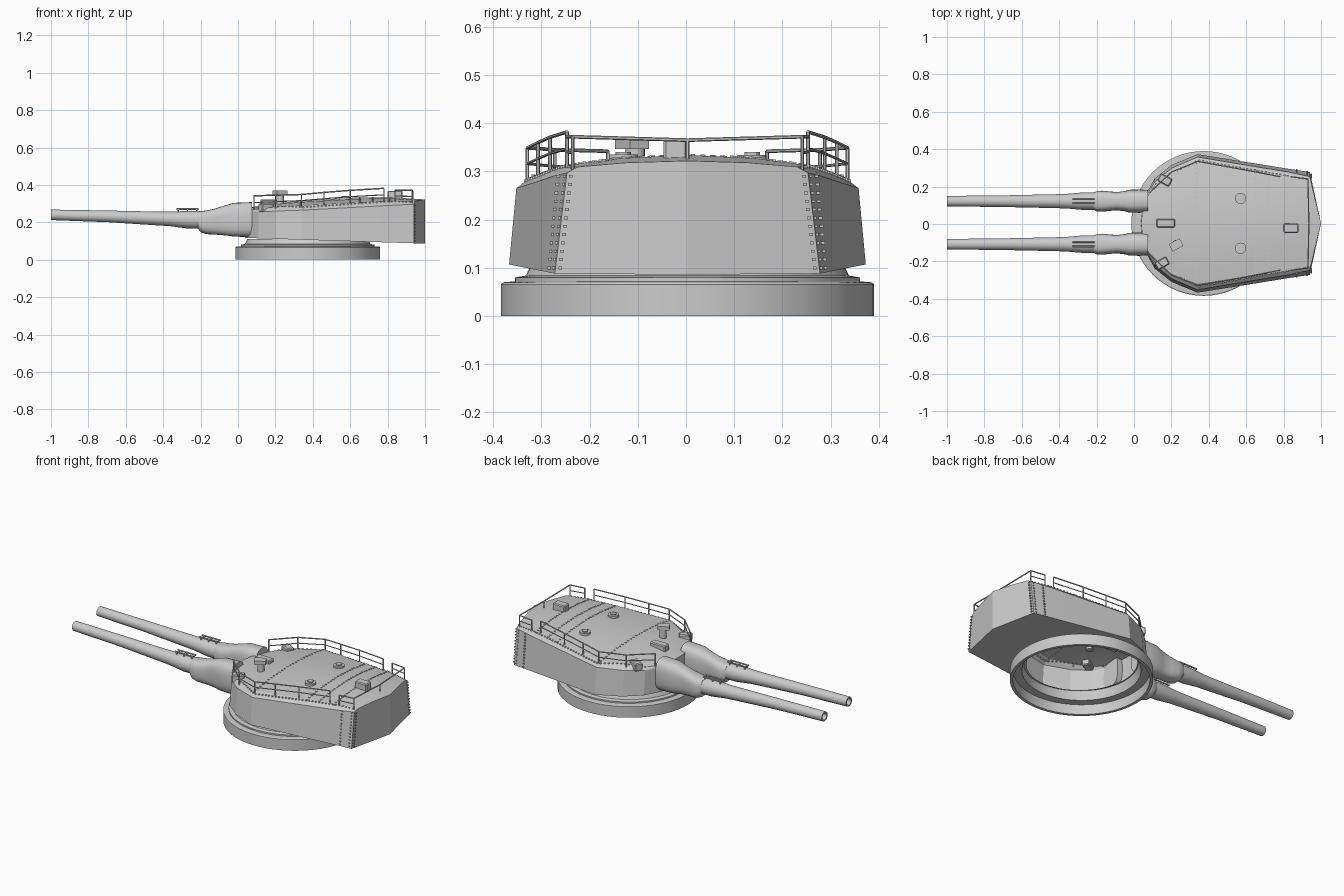
import bpy, bmesh, math
from mathutils import Vector, Matrix

if "Cube" in bpy.data.objects:
    bpy.data.objects.remove(bpy.data.objects["Cube"])

YC = 0.003  # the hull's slight sideways offset


def finish(name, bm, angle=30, recalc=True):
    if recalc:
        bmesh.ops.recalc_face_normals(bm, faces=bm.faces)
    me = bpy.data.meshes.new(name)
    bm.to_mesh(me)
    bm.free()
    ob = bpy.data.objects.new(name, me)
    bpy.context.collection.objects.link(ob)
    bpy.ops.object.select_all(action='DESELECT')
    ob.select_set(True)
    bpy.context.view_layer.objects.active = ob
    bpy.ops.object.shade_smooth_by_angle(angle=math.radians(angle))
    return ob


def skin(bm, rings, closed=True, wrap=False):
    """Join successive rings of points with quads."""
    vs = [[bm.verts.new(p) for p in r] for r in rings]
    n = len(vs[0])
    pairs = list(zip(vs, vs[1:])) + ([(vs[-1], vs[0])] if wrap else [])
    for a, b in pairs:
        for i in range(n if closed else n - 1):
            j = (i + 1) % n
            bm.faces.new((a[i], a[j], b[j], b[i]))
    return vs


def rod(bm, a, b, r, n=6):
    a, b = Vector(a), Vector(b)
    d = b - a
    m = Matrix.Translation((a + b) / 2) @ d.to_track_quat('Z', 'Y').to_matrix().to_4x4()
    bmesh.ops.create_cone(bm, cap_ends=True, segments=n, radius1=r, radius2=r,
                          depth=d.length, matrix=m)


def box(bm, c, s, rz=0, ry=0):
    m = (Matrix.Translation(c) @ Matrix.Rotation(rz, 4, 'Z') @ Matrix.Rotation(ry, 4, 'Y')
         @ Matrix.Diagonal((*s, 1)))
    bmesh.ops.create_cube(bm, size=1, matrix=m)


# house stations: x, half width at bottom, half width at top, edge z, crown z
ST = [(.05, .13, .12, .26, .275), (.11, .24, .222, .256, .287), (.20, .312, .295, .26, .302),
      (.34, .37, .355, .265, .316), (.64, .322, .305, .281, .333),
      (.82, .293, .276, .291, .334), (.94, .275, .25, .297, .322)]
ROOF = [(1, 0), (.91, .5), (.5, .85), (0, 1)]


def base_z(x):
    return .118 - .032 * x


def roof_z(x, y):
    x = min(max(x, ST[0][0]), ST[-1][0])
    for a, b in zip(ST, ST[1:]):
        if x <= b[0]:
            f = (x - a[0]) / (b[0] - a[0])
            _, _, w, e, c = [p + (q - p) * f for p, q in zip(a, b)]
            break
    t = min(abs(y) / w, 1)
    for (t1, h1), (t0, h0) in zip(ROOF, ROOF[1:]):
        if t >= t0:
            return e + (c - e) * (h0 + (h1 - h0) * (t - t0) / (t1 - t0))


# gun house shell with an open well in its floor
bm = bmesh.new()
rings = []
for k, (x, wb, wt, e, c) in enumerate(ST):
    bulge = {0: -.012, len(ST) - 1: .06}.get(k, 0)
    half = [(x, wb, base_z(x))] + [(x + bulge * (1 - t), wt * t, e + (c - e) * h) for t, h in ROOF]
    ring = half + [(p[0], -p[1], p[2]) for p in reversed(half[:-1])]
    rings.append([(p[0], p[1] + YC, p[2]) for p in ring])
vs = skin(bm, rings, closed=False)
for row, x in ((vs[0], .038), (vs[-1], 1.0)):
    m = bm.verts.new((x, YC, base_z(x)))
    bm.faces.new(row[:5] + [m])
    bm.faces.new(row[4:] + [m])
rim = [e for e in bm.edges if e.is_boundary]
well = []
for i in range(48):
    a = i * math.tau / 48
    x = .37 + .3 * math.cos(a)
    well.append(bm.verts.new((x, .3 * math.sin(a) + YC, base_z(x))))
rim += [bm.edges.new((well[i], well[i - 1])) for i in range(48)]
bmesh.ops.triangle_fill(bm, use_beauty=True, edges=rim)
finish("gun_house", bm, 12)

# barbette ring, lathed and hollow
bm = bmesh.new()
prof = [(.37, 0), (.387, 0), (.387, .066), (.382, .07), (.358, .072), (.358, .08), (.335, .084),
        (.322, .112), (.308, .112), (.322, .06), (.37, .06)]
skin(bm, [[(.373 + r * math.cos(i * math.tau / 64), r * math.sin(i * math.tau / 64) + YC, z)
           for r, z in prof] for i in range(64)], wrap=True)
finish("base_ring", bm)


def sections(name, y, rows, power=1.0, n=28):
    """Tube along x from rows of x, centre z, y radius, z radius."""
    bm = bmesh.new()
    f = lambda v: math.copysign(abs(v) ** power, v)
    ring = [(f(math.cos(i * math.tau / n)), f(math.sin(i * math.tau / n))) for i in range(n)]
    vs = skin(bm, [[(x, y + ry * c, z + rz * s) for c, s in ring] for x, z, ry, rz in rows])
    bm.faces.new(vs[0])
    bm.faces.new(vs[-1])
    return finish(name, bm, 40)


# barrels, blast bags and barrel sights
for side, y in (("left", -.108), ("right", .122)):
    sections("barrel_" + side, y, [
        (-.9, .237, .02, .02), (-1, .24, .02, .02), (-1, .24, .028, .028), (-.7, .232, .031, .031),
        (-.42, .22, .037, .037), (-.36, .218, .039, .039), (-.27, .214, .047, .047),
        (-.15, .212, .047, .047)])
    sections("blast_bag_" + side, y, [
        (-.215, .213, .045, .045), (-.2, .204, .054, .056), (-.17, .2, .056, .063),
        (-.12, .204, .051, .07), (-.09, .208, .049, .076), (-.05, .212, .054, .084),
        (-.025, .214, .061, .09), (.03, .214, .062, .092), (.075, .214, .06, .094)], .7)
    bm = bmesh.new()
    for dy in (-.012, .012):
        rod(bm, (-.33, y + dy, .272), (-.21, y + dy, .272), .005)
        for x in (-.32, -.27, -.22):
            rod(bm, (x, y + dy, .245), (x, y + dy, .275), .004)
    finish("barrel_rack_" + side, bm)

# side and rear railings
bm = bmesh.new()


def railing(pts, mid=True):
    for x, y, z in pts:
        rod(bm, (x, y + YC, roof_z(x, y) - .004), (x, y + YC, z), .0038)
    for a, b in zip(pts, pts[1:]):
        A, B = [Vector((p[0], p[1] + YC, p[2])) for p in (a, b)]
        rod(bm, A, B, .0038)
        if mid:
            la, lb = [(p[2] - roof_z(p[0], p[1])) * .5 for p in (a, b)]
            rod(bm, A - Vector((0, 0, la)), B - Vector((0, 0, lb)), .003)


for s in (-1, 1):
    railing([(.78, .25 * s, .382), (.6, .285 * s, .371), (.46, .31 * s, .36), (.34, .332 * s, .349),
             (.2, .275 * s, .345), (.085, .165 * s, .342)])
    railing([(.84, .25 * s, .372), (.93, .238 * s, .372)])
railing([(.93, -.238, .372), (.935, 0, .365), (.93, .238, .372)], mid=False)
finish("railings", bm)

# roof hatches with knobs
for i, y in enumerate((-.13, .137)):
    bm = bmesh.new()
    z = roof_z(.57, y)
    rod(bm, (.57, y, z - .01), (.57, y, z + .012), .03, 20)
    rod(bm, (.57, y, z), (.57, y, z + .018), .016, 12)
    finish("roof_hatch_%d" % i, bm)

# periscopes, sight hoods and rear locker
for name, x, y, size, rz in (("front_sight", .17, .005, (.1, .045, .05), 0),
                             ("left_sight_hood", .15, -.21, (.07, .045, .045), .5),
                             ("right_sight_hood", .165, .235, (.07, .045, .045), -.5),
                             ("rear_locker", .84, -.022, (.08, .05, .075), 0)):
    bm = bmesh.new()
    box(bm, (x, y, roof_z(x, y)), size, rz)
    bmesh.ops.bevel(bm, geom=bm.edges[:], offset=.005, segments=1, affect='EDGES')
    finish(name, bm)
bm = bmesh.new()
rod(bm, (.225, -.105, .29), (.225, -.105, .352), .02, 16)
box(bm, (.225, -.112, .358), (.065, .045, .022), .5)
finish("periscope", bm)

# roof seams and rivets
bm = bmesh.new()


def rivets(a, b, n):
    for i in range(n):
        p = Vector(a).lerp(Vector(b), i / (n - 1))
        box(bm, (p.x, p.y + YC, roof_z(p.x, p.y) if p.z < 0 else p.z), (.008, .008, .006))


for x, w in ((.335, .32), (.65, .28), (.72, .265), (.81, .255)):
    rivets((x, -w, -1), (x, w, -1), 26)
for s in (-1, 1):
    rivets((.35, .335 * s, -1), (.92, .235 * s, -1), 30)
    rivets((.33, .33 * s, -1), (.12, .21 * s, -1), 12)
    for x, wb, wt in ((.87, .286, .268), (.925, .2765, .254)):
        rivets((x, wb * s, .1), (x, wt * s, .29), 12)
    rivets((.947, .264 * s, .1), (.947, .242 * s, .29), 12)
finish("rivets", bm)
